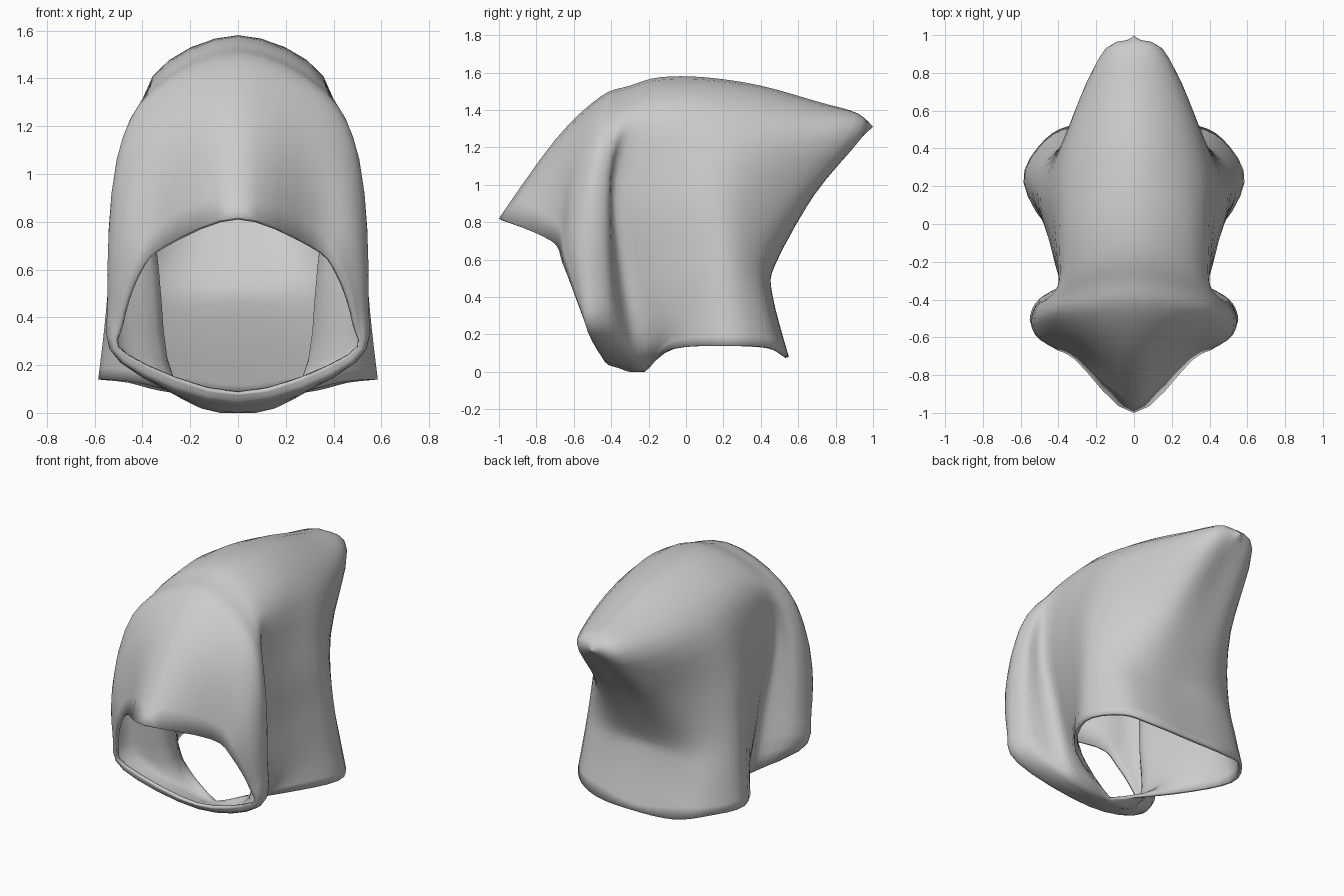
import bpy
import bmesh
from mathutils import Vector

default_cube = bpy.data.objects.get("Cube")
if default_cube:
    bpy.data.objects.remove(default_cube, do_unlink=True)

# Half arches of the left side, each running from the neck up to the crown
face_rim = [(0, -.45, .08), (.46, -.53, .24), (.49, -.58, .37),
            (.42, -.66, .58), (.31, -.72, .7), (0, -1, .82)]
collar_front = [(0, -.42, .04), (.48, -.52, .21), (.53, -.56, .45),
                (.49, -.61, .8), (.33, -.62, 1.1), (0, -.7, 1.24)]
collar_ridge = [(0, -.36, .02), (.49, -.46, .21), (.545, -.5, .5),
                (.51, -.5, 1.04), (.35, -.48, 1.32), (0, -.46, 1.47)]
collar_back = [(0, -.3, 0), (.44, -.37, .2), (.5, -.41, .55),
               (.48, -.41, 1.06), (.36, -.36, 1.36), (0, -.3, 1.53)]
crease = [(0, -.22, 0), (.28, -.25, .12), (.35, -.34, .6),
          (.39, -.37, 1.02), (.36, -.24, 1.39), (0, -.14, 1.575)]
side_front = [(.39, -.08, .12), (.42, -.08, .3), (.42, -.14, .6),
              (.43, -.14, 1), (.355, 0, 1.41), (0, .1, 1.575)]
side_middle = [(.585, .22, .14), (.56, .2, .35), (.53, .18, .65),
               (.48, .18, 1), (.34, .3, 1.37), (0, .4, 1.53)]
side_back = [(.47, .45, .13), (.46, .4, .35), (.43, .37, .6),
             (.37, .44, .95), (.28, .63, 1.31), (0, .72, 1.44)]
tail_side = [(.28, .535, .09), (.27, .46, .38), (.25, .46, .58),
             (.21, .64, .92), (.15, .93, 1.29), (0, .91, 1.385)]
tail_back = [(0, .55, .08), (0, .46, .42), (0, .48, .58),
             (0, .7, .97), (0, .91, 1.22), (0, 1, 1.31)]
arches = [face_rim, collar_front, collar_ridge, collar_back, crease,
          side_front, side_middle, side_back, tail_side, tail_back]


def mirrored(point):
    return Vector((-point.x, point.y, point.z))


def spline(points, steps):
    """Smooth curve through the points, rounding over the centre plane at its ends."""
    points = [Vector(p) for p in points]
    on_centre = points[0].x == 0
    before = mirrored(points[1]) if on_centre else points[0] * 2 - points[1]
    padded = [before] + points + [mirrored(points[-2])]
    curve = []
    for a, b, c, d in zip(padded, padded[1:], padded[2:], padded[3:]):
        for step in range(steps):
            t = step / steps
            curve.append(b + (c - a) * (t / 2)
                         + (a * 2 - b * 5 + c * 4 - d) * (t * t / 2)
                         + (b * 3 - a - c * 3 + d) * (t ** 3 / 2))
    curve.append(points[-1])
    return curve


def make_material(name, colour):
    material = bpy.data.materials.new(name)
    material.use_nodes = True
    material.diffuse_color = colour
    shader = next(n for n in material.node_tree.nodes if n.type == "BSDF_PRINCIPLED")
    shader.inputs["Base Color"].default_value = colour
    return material


def loft_both_sides(name, ribs, steps):
    """Skin the ribs with a smooth sheet of quads and join its mirror image."""
    columns = [spline(rib, steps) for rib in ribs]
    rows = [spline(row, steps) for row in zip(*columns)]
    bm = bmesh.new()
    grid = [[bm.verts.new((max(p.x, 0), p.y, max(p.z, 0))) for p in row] for row in rows]
    for low, high in zip(grid, grid[1:]):
        for i in range(len(low) - 1):
            bm.faces.new((low[i], high[i], high[i + 1], low[i + 1]))
    # Join the right side
    twin = bmesh.ops.duplicate(bm, geom=bm.verts[:] + bm.edges[:] + bm.faces[:])
    twin_faces = [g for g in twin["geom"] if isinstance(g, bmesh.types.BMFace)]
    for vert in (g for g in twin["geom"] if isinstance(g, bmesh.types.BMVert)):
        vert.co.x = -vert.co.x
    bmesh.ops.reverse_faces(bm, faces=twin_faces)
    bmesh.ops.remove_doubles(bm, verts=bm.verts, dist=.0005)
    bmesh.ops.dissolve_degenerate(bm, edges=bm.edges, dist=.0005)
    # Turn every face outward, judged on the crown
    bm.normal_update()
    crown = max(bm.faces, key=lambda f: f.calc_center_median().z)
    if crown.normal.z < 0:
        bmesh.ops.reverse_faces(bm, faces=bm.faces)
    mesh = bpy.data.meshes.new(name)
    bm.to_mesh(mesh)
    bm.free()
    obj = bpy.data.objects.new(name, mesh)
    bpy.context.collection.objects.link(obj)
    return obj


# Hood of thin cloth, open at the face and the neck
hood = loft_both_sides("hood", arches, 4)
hood.data.materials.append(make_material("grey cloth", (.6, .6, .6, 1)))
for polygon in hood.data.polygons:
    polygon.use_smooth = True
cloth = hood.modifiers.new("cloth thickness", "SOLIDIFY")
cloth.thickness = .02
cloth.offset = -1
